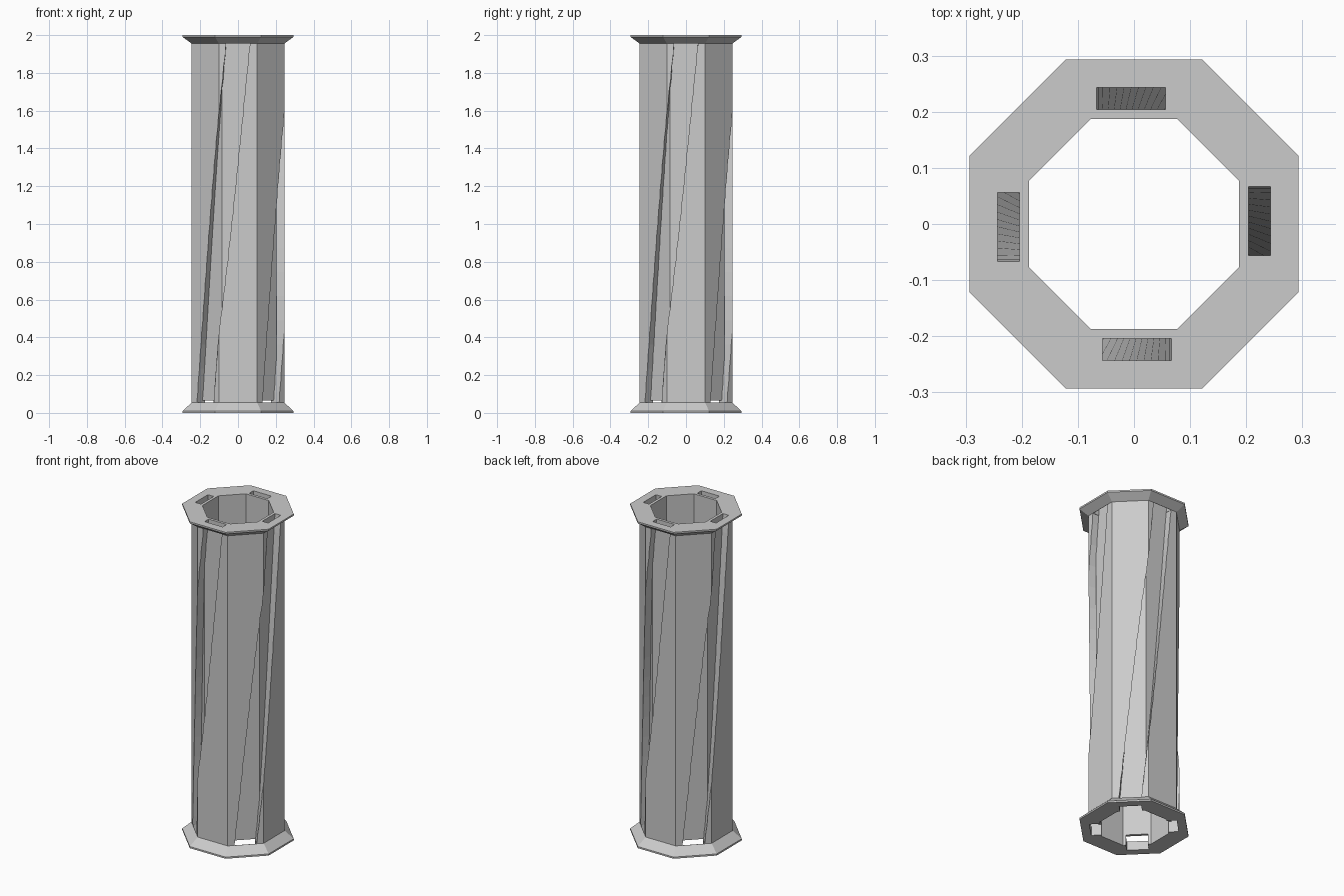
import bpy, bmesh, math
from mathutils import Matrix, Vector

if "Cube" in bpy.data.objects:
    bpy.data.objects.remove(bpy.data.objects["Cube"])

# Key sizes: radii are measured to the middle of the octagon sides
BORE, FLOOR, OUTER, RIM = 0.187, 0.204, 0.245, 0.293
Z0, Z1 = 0.055, 1.955          # tube ends, between the two flanges
HALF = 0.0615                  # half width of a slot

grey = bpy.data.materials.new("light_grey")
grey.diffuse_color = (0.6, 0.6, 0.6, 1)
grey.use_nodes = True
grey.node_tree.nodes["Principled BSDF"].inputs["Base Color"].default_value = grey.diffuse_color


def make_object(name, bm):
    bmesh.ops.recalc_face_normals(bm, faces=bm.faces)
    mesh = bpy.data.meshes.new(name)
    bm.to_mesh(mesh)
    bm.free()
    mesh.materials.append(grey)
    obj = bpy.data.objects.new(name, mesh)
    bpy.context.collection.objects.link(obj)
    return obj


def octagon_ring(name, profile):
    """Turn a closed (radius, z) profile around z with eight flat sides."""
    bm = bmesh.new()
    k = 1 / math.cos(math.pi / 8)
    rings = []
    for i in range(8):
        a = math.pi / 8 + i * math.pi / 4
        rings.append([bm.verts.new((r * k * math.cos(a), r * k * math.sin(a), z))
                      for r, z in profile])
    n = len(profile)
    for i in range(8):
        a, b = rings[i], rings[(i + 1) % 8]
        for j in range(n):
            bm.faces.new((a[j], b[j], b[(j + 1) % n], a[(j + 1) % n]))
    return make_object(name, bm)


def slot_cutter(name, r0, r1, levels):
    """Four rectangular bars lofted through (z, angle, sideways shift) levels."""
    bm = bmesh.new()
    for q in range(4):
        loops = []
        for z, ang, shift in levels:
            rot = Matrix.Rotation(q * math.pi / 2 + ang, 3, 'Z')
            loops.append([bm.verts.new(rot @ Vector((x + shift, -r, z)))
                          for x, r in ((-HALF, r0), (HALF, r0), (HALF, r1), (-HALF, r1))])
        for a, b in zip(loops, loops[1:]):
            for j in range(4):
                bm.faces.new((a[j], a[(j + 1) % 4], b[(j + 1) % 4], b[j]))
        bm.faces.new(loops[0])
        bm.faces.new(loops[-1])
    cutter = make_object(name, bm)
    cutter.hide_render = True
    return cutter


def cut(obj, cutter):
    mod = obj.modifiers.new("slots", 'BOOLEAN')
    mod.operation = 'DIFFERENCE'
    mod.solver = 'EXACT'
    mod.object = cutter
    dg = bpy.context.evaluated_depsgraph_get()
    mesh = bpy.data.meshes.new_from_object(obj.evaluated_get(dg))
    obj.modifiers.clear()
    obj.data = mesh


def tube(name, r0, r1):
    return octagon_ring(name, [(r0, Z0), (r1, Z0), (r1, Z1), (r0, Z1)])


# Tube walls and flanges
inner_tube = tube("inner_tube", BORE, FLOOR)
outer_shell = tube("outer_shell", FLOOR, OUTER)
bottom_flange = octagon_ring("bottom_flange", [
    (BORE, 0), (RIM, 0), (RIM, 0.01), (OUTER, Z0), (BORE, Z0)])
top_flange = octagon_ring("top_flange", [
    (BORE, Z1), (OUTER, Z1), (RIM, 1.99), (RIM, 2), (BORE, 2)])

# Helical slots: an eighth of a turn from top to bottom
steps = 16
helix = []
for i in range(steps + 1):
    z = -0.02 + 2.04 * i / steps
    helix.append((z, -math.pi / 4 * (Z1 - z) / (Z1 - Z0), 0))
helix_cutter = slot_cutter("helix_cutter", 0.15, 0.34, helix)

# Openings through the flanges and the foot of the inner wall
top_cutter = slot_cutter("top_cutter", FLOOR, 0.2435, [(1.9, 0, -0.005), (2.05, 0, 0.01)])
foot_cutter = slot_cutter("foot_cutter", 0.15, 0.2435,
                          [(-0.05, -math.pi / 4, 0), (0.066, -math.pi / 4, 0)])

cut(outer_shell, helix_cutter)
cut(top_flange, top_cutter)
cut(bottom_flange, foot_cutter)
cut(inner_tube, foot_cutter)

for c in (helix_cutter, top_cutter, foot_cutter):
    bpy.data.objects.remove(c)
